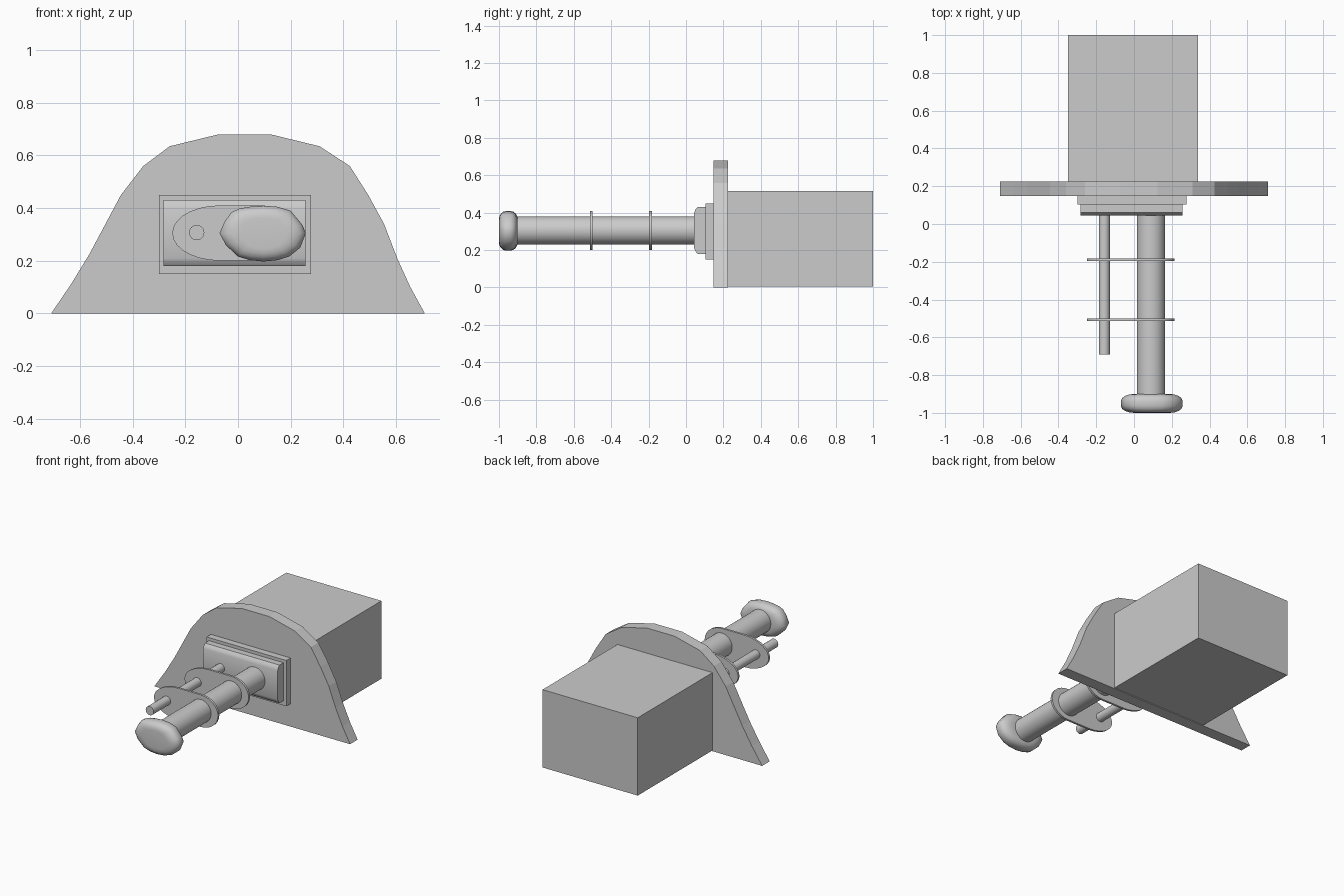
import bpy, bmesh, math

if "Cube" in bpy.data.objects:
    bpy.data.objects.remove(bpy.data.objects["Cube"])


def loft(name, rings, smooth=None):
    """Skin a list of equal-length (x, y, z) rings and cap both ends."""
    bm = bmesh.new()
    rows = [[bm.verts.new(p) for p in ring] for ring in rings]
    n = len(rows[0])
    for a, b in zip(rows, rows[1:]):
        for i in range(n):
            bm.faces.new((a[i], a[(i + 1) % n], b[(i + 1) % n], b[i]))
    bm.faces.new(rows[0])
    bm.faces.new(rows[-1][::-1])
    bmesh.ops.recalc_face_normals(bm, faces=bm.faces[:])
    me = bpy.data.meshes.new(name)
    bm.to_mesh(me)
    bm.free()
    ob = bpy.data.objects.new(name, me)
    bpy.context.collection.objects.link(ob)
    if smooth:
        bpy.ops.object.select_all(action='DESELECT')
        bpy.context.view_layer.objects.active = ob
        ob.select_set(True)
        bpy.ops.object.shade_smooth_by_angle(angle=math.radians(smooth))
    return ob


def prism(name, outline, y0, y1, smooth=None):
    return loft(name, [[(x, y, z) for x, z in outline] for y in (y0, y1)], smooth)


def rect(x0, x1, z0, z1):
    return [(x0, z0), (x1, z0), (x1, z1), (x0, z1)]


def arc(cx, cz, rx, rz, a0, a1, n):
    angles = [math.radians(a0 + (a1 - a0) * i / n) for i in range(n + 1)]
    return [(cx + rx * math.cos(a), cz + rz * math.sin(a)) for a in angles]


# Arched back plate
prism("back_plate", [(-.71, 0), (-.635, .11), (-.565, .225), (-.445, .45), (-.36, .56),
                     (-.26, .635), (-.075, .68), (.125, .68), (.31, .635), (.425, .56),
                     (.495, .45), (.555, .34), (.605, .21), (.655, .10), (.71, 0)], .147, .225)

# Rear housing
prism("rear_housing", rect(-.35, .34, .005, .515), .223, 1.0)

# Stepped mounting block with bevelled front
prism("mount_base", rect(-.30, .278, .15, .45), .103, .15)
block = [(.105, .18), (.062, .18), (.050, .194), (.044, .21),
         (.044, .40), (.050, .416), (.062, .43), (.105, .43)]
loft("mount_block", [[(x, y, z) for y, z in block] for x in (-.283, .257)], 30)

# Main shaft and thin side rod
prism("main_shaft", arc(.09, .305, .075, .075, 0, 348.75, 31), -.92, .06, 30)
prism("side_rod", arc(-.157, .307, .029, .029, 0, 345, 23), -.69, .06, 30)

# Two guide plates joining the rods
guide = arc(.09, .305, .125, .105, -90, 90, 14) + arc(-.07, .305, .18, .105, 90, 270, 14)
for i, y in enumerate((-.19, -.507)):
    prism(f"guide_plate_{i + 1}", guide, y - .007, y + .007, 30)

# Rounded handle knob
knob = [(.258, .305), (.244, .337), (.2, .39), (.15, .405), (.097, .409), (.045, .405),
        (.005, .398), (-.025, .384), (-.05, .35), (-.07, .305), (-.047, .26), (0, .216),
        (.045, .202), (.097, .197), (.15, .202), (.195, .216), (.237, .25)]
rings = []
for y, s in ((-1, .55), (-.998, .72), (-.99, .86), (-.978, .96), (-.962, 1),
             (-.938, 1), (-.922, .96), (-.91, .86), (-.902, .72), (-.9, .55)):
    rings.append([(.095 + (x - .095) * s, y, .304 + (z - .304) * s) for x, z in knob])
loft("handle_knob", rings, 60)
